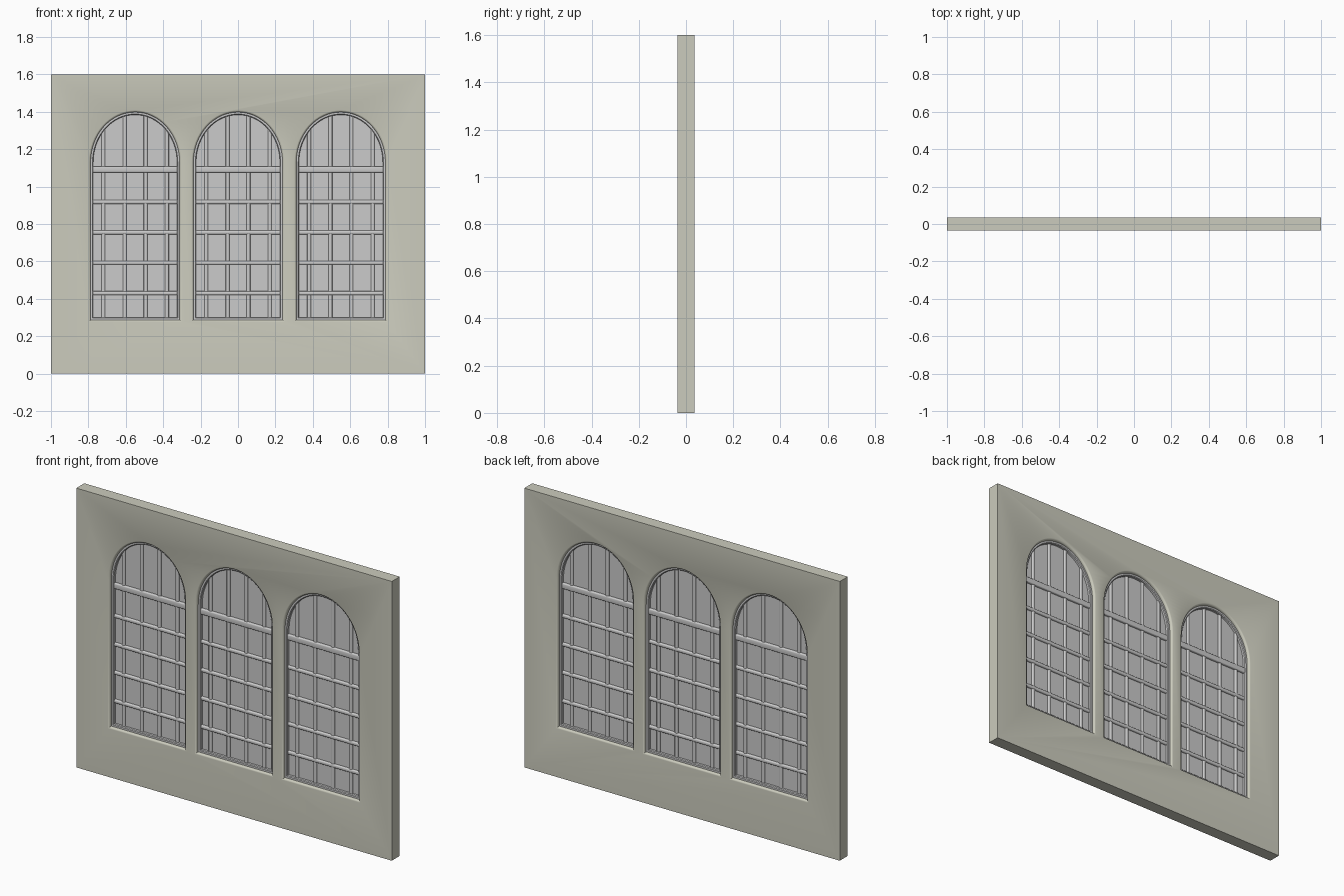
import bpy, bmesh
from math import cos, sin, pi, sqrt

if "Cube" in bpy.data.objects:
    bpy.data.objects.remove(bpy.data.objects["Cube"])

CENTRES = (-0.55, 0.0, 0.55)
HALF_W, SILL, SPRING, RISE = 0.25, 0.275, 1.13, 0.28
WALL_T = 0.036

wall_mat = bpy.data.materials.new("wall_stone")
wall_mat.diffuse_color = (0.6, 0.6, 0.51, 1)
wall_mat.use_nodes = True
wall_mat.node_tree.nodes["Principled BSDF"].inputs["Base Color"].default_value = wall_mat.diffuse_color


def finish(bm, name, mat=None):
    bmesh.ops.recalc_face_normals(bm, faces=bm.faces)
    me = bpy.data.meshes.new(name)
    bm.to_mesh(me)
    bm.free()
    ob = bpy.data.objects.new(name, me)
    bpy.context.collection.objects.link(ob)
    if mat:
        me.materials.append(mat)
    return ob


def smooth(ob):
    bpy.ops.object.select_all(action='DESELECT')
    ob.select_set(True)
    bpy.context.view_layer.objects.active = ob
    bpy.ops.object.shade_smooth_by_angle(angle=0.6)


def arch(cx, inset, n=32):
    """Arched window outline, shrunk by inset."""
    w, h = HALF_W - inset, RISE - inset
    pts = [(cx - w, SILL + inset), (cx + w, SILL + inset)]
    pts += [(cx + w * cos(pi * i / n), SPRING + h * sin(pi * i / n)) for i in range(n + 1)]
    return pts


def loft(name, cx, profile, closed):
    """Sweep an (inset, y) profile around the arch; closed makes a frame, open is capped."""
    bm = bmesh.new()
    rings = [[bm.verts.new((x, y, z)) for x, z in arch(cx, d)] for d, y in profile]
    pairs = list(zip(rings, rings[1:]))
    if closed:
        pairs.append((rings[-1], rings[0]))
    else:
        bm.faces.new(rings[0])
        bm.faces.new(rings[-1])
    for a, b in pairs:
        for i in range(len(a)):
            j = (i + 1) % len(a)
            bm.faces.new((a[i], a[j], b[j], b[i]))
    return finish(bm, name)


def box(name, loc, size, bevel=0.0, mat=None):
    bm = bmesh.new()
    bmesh.ops.create_cube(bm, size=1)
    for v in bm.verts:
        v.co = [loc[i] + v.co[i] * size[i] for i in range(3)]
    if bevel:
        # round only the long edges
        long = max(size)
        edges = [e for e in bm.edges if abs(e.calc_length() - long) < 1e-5]
        bmesh.ops.bevel(bm, geom=edges, offset=bevel, segments=3, profile=0.5, affect='EDGES')
    return finish(bm, name, mat)


# Wall slab with three arched openings, edges rounded on both faces
wall = box("wall", (0, 0, 0.8), (2, 2 * WALL_T, 1.6), mat=wall_mat)
R = 0.012
half = [(-0.002, -0.05), (-0.001, -WALL_T - 0.001)]
half += [(R * sin(a), -WALL_T + R * (1 - cos(a))) for a in (pi / 8, pi / 4, 3 * pi / 8, pi / 2)]
cut_profile = half + [(d, -y) for d, y in reversed(half)]
for cx in CENTRES:
    cutter = loft("opening_cutter", cx, cut_profile, False)
    cutter.hide_render = True
    mod = wall.modifiers.new("opening", 'BOOLEAN')
    mod.operation, mod.solver, mod.object = 'DIFFERENCE', 'EXACT', cutter
    bpy.context.view_layer.objects.active = wall
    bpy.ops.object.modifier_apply(modifier=mod.name)
    bpy.data.objects.remove(cutter)
smooth(wall)

for k, cx in enumerate(CENTRES, 1):
    # Arched frame and glass pane
    smooth(loft(f"window_frame_{k}", cx,
                [(0.008, -0.02), (0.022, -0.02), (0.026, -0.016),
                 (0.026, 0.016), (0.022, 0.02), (0.008, 0.02)], True))
    smooth(loft(f"glass_{k}", cx, [(0.015, -0.003), (0.015, 0.003)], False))

    # Vertical glazing bars reaching up to the arch
    for i, dx in enumerate((-0.17, -0.056, 0.056, 0.17), 1):
        top = SPRING + (RISE - 0.015) * sqrt(1 - (dx / (HALF_W - 0.015)) ** 2)
        bottom = SILL + 0.015
        smooth(box(f"vertical_bar_{k}_{i}", (cx + dx, 0, (top + bottom) / 2),
                   (0.02, 0.024, top - bottom), 0.006))

    # Horizontal glazing bars and the heavier transom under the arch
    for i, z in enumerate((0.43, 0.593, 0.755, 0.918), 1):
        smooth(box(f"horizontal_bar_{k}_{i}", (cx, 0, z), (0.47, 0.03, 0.021), 0.007))
    smooth(box(f"transom_{k}", (cx, 0, 1.092), (0.47, 0.034, 0.033), 0.006))
